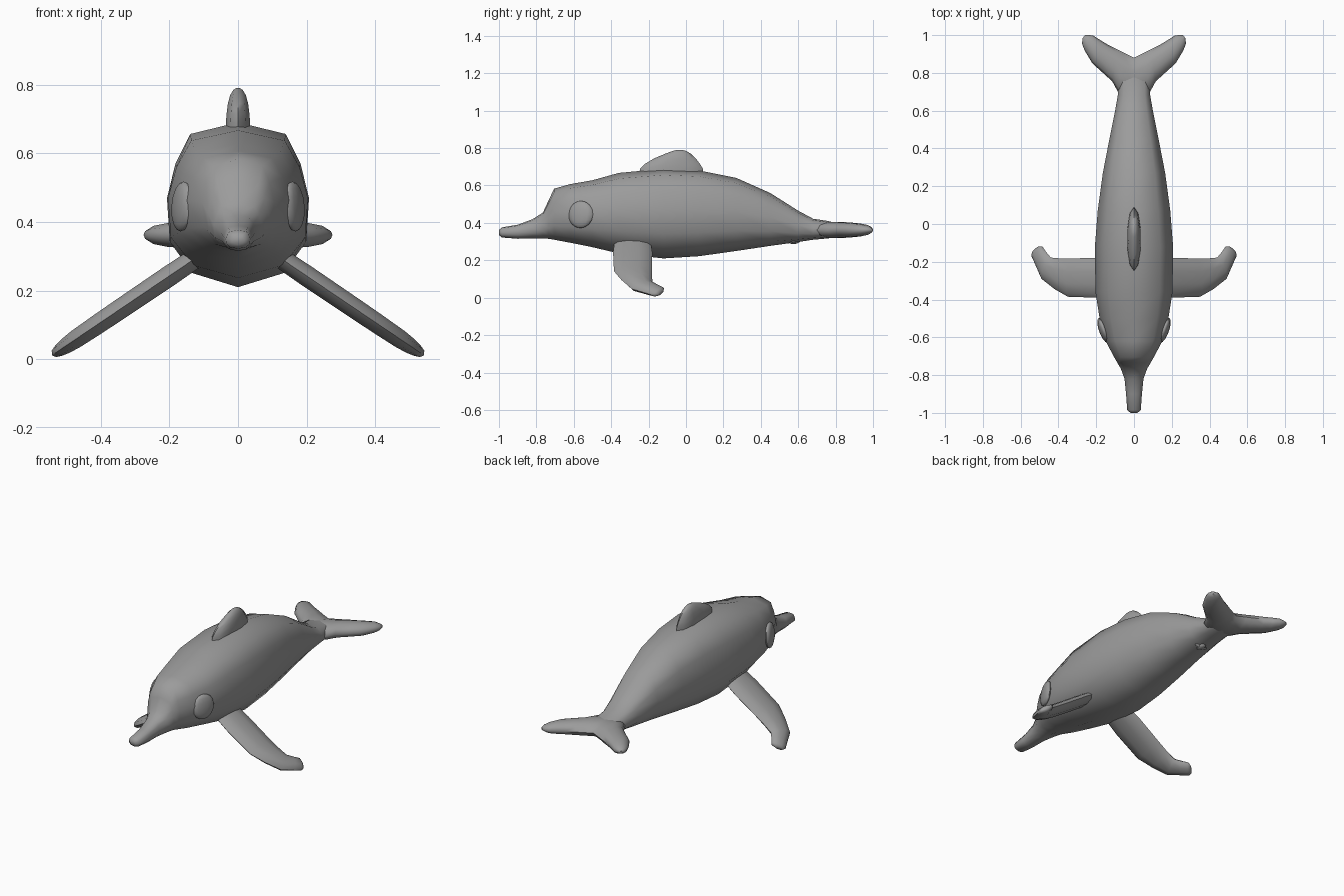
import bpy, bmesh, math
from mathutils import Vector, Matrix

if "Cube" in bpy.data.objects:
    bpy.data.objects.remove(bpy.data.objects["Cube"])

grey = bpy.data.materials.new("grey_skin")
grey.diffuse_color = (0.33, 0.33, 0.33, 1)
grey.use_nodes = True
grey.node_tree.nodes["Principled BSDF"].inputs["Base Color"].default_value = grey.diffuse_color


def finish(name, bm, mirror=False, angle=60):
    bmesh.ops.recalc_face_normals(bm, faces=bm.faces)
    me = bpy.data.meshes.new(name)
    bm.to_mesh(me)
    bm.free()
    ob = bpy.data.objects.new(name, me)
    bpy.context.collection.objects.link(ob)
    me.materials.append(grey)
    bpy.ops.object.select_all(action='DESELECT')
    ob.select_set(True)
    bpy.context.view_layer.objects.active = ob
    bpy.ops.object.shade_smooth_by_angle(angle=math.radians(angle))
    if mirror:
        m = ob.modifiers.new("mirror", 'MIRROR')
        m.use_clip = True
    return ob


def loft(name, rings, mirror=False, cap_start=True):
    bm = bmesh.new()
    rows = [[bm.verts.new(p) for p in r] for r in rings]
    n = len(rows[0])
    for a, b in zip(rows, rows[1:]):
        for i in range(n):
            j = (i + 1) % n
            bm.faces.new((a[i], a[j], b[j], b[i]))
    if cap_start:
        bm.faces.new(rows[0])
    bm.faces.new(rows[-1])
    return finish(name, bm, mirror)


def blade_ring(lead, trail, half, normal, n=10):
    """Oval section between a leading and a trailing point."""
    l, t, nv = Vector(lead), Vector(trail), Vector(normal).normalized()
    c, a = (l + t) / 2, (l - t) / 2
    return [c + a * math.cos(k) + nv * half * math.sin(k)
            for k in (2 * math.pi * i / n for i in range(n))]


def ellipsoid(name, loc, scale, rot=(0, 0, 0), mirror=False):
    bm = bmesh.new()
    bmesh.ops.create_uvsphere(bm, u_segments=14, v_segments=8, radius=1)
    r = (Matrix.Rotation(rot[2], 4, 'Z') @ Matrix.Rotation(rot[1], 4, 'Y'))
    bm.transform(Matrix.Translation(loc) @ r @ Matrix.Diagonal((*scale, 1)))
    return finish(name, bm, mirror)


# Body with beak: stations of y, half width, bottom, top
half = [(0, 1), (.67, .86), (.88, .5), (1, .08), (.96, -.45), (.64, -.83), (0, -1)]
section = half + [(-x, z) for x, z in half[-2:0:-1]]
stations = [
    (-1.0, .018, .335, .362), (-.985, .036, .322, .376), (-.9, .042, .315, .39),
    (-.82, .05, .317, .42), (-.765, .07, .317, .455), (-.735, .088, .315, .52),
    (-.705, .105, .31, .583), (-.62, .15, .294, .607), (-.5, .182, .27, .628),
    (-.36, .204, .237, .667), (-.12, .207, .21, .69), (.07, .192, .222, .68),
    (.27, .165, .25, .64), (.45, .13, .277, .56), (.6, .1, .298, .465),
    (.68, .086, .31, .422), (.76, .083, .317, .41), (.84, .05, .335, .39)]
loft("body", [[(w * x, y, (b + t) / 2 + z * (t - b) / 2) for x, z in section]
              for y, w, b, t in stations])

# Tail flukes
flukes = [((0, .66), (0, .88), .046), ((.085, .70), (.05, .905), .045),
          ((.115, .755), (.09, .925), .043), ((.17, .805), (.14, .95), .04),
          ((.22, .85), (.185, .978), .036), ((.262, .92), (.215, .997), .028),
          ((.275, .955), (.235, 1.0), .018), ((.272, .985), (.258, 1.0), .008)]
loft("tail_flukes", [blade_ring((*l, .362), (*t, .362), h, (0, 0, 1))
                     for l, t, h in flukes], mirror=True, cap_start=False)


# Side flippers slope down and outward
def slope(x, y):
    return (x, y, .27 - .676 * (x - .16))


flippers = [((.10, -.38), (.10, -.19), .03), ((.2, -.39), (.2, -.18), .032),
            ((.35, -.385), (.33, -.182), .031), ((.42, -.345), (.395, -.182), .03),
            ((.49, -.29), (.44, -.178), .028), ((.525, -.21), (.465, -.148), .024),
            ((.542, -.172), (.485, -.118), .019), ((.54, -.152), (.507, -.12), .01)]
loft("flippers", [blade_ring(slope(*l), slope(*t), h, (.676, 0, 1))
                  for l, t, h in flippers], mirror=True)

# Dorsal fin: height, front y, back y, half thickness
fin = [(.65, -.255, .09, .037), (.69, -.245, .09, .037), (.715, -.22, .075, .035),
       (.745, -.17, .052, .031), (.77, -.11, .025, .024), (.785, -.07, .0, .014),
       (.79, -.05, -.02, .006)]
loft("dorsal_fin", [blade_ring((0, f, z), (0, b, z), h, (1, 0, 0))
                    for z, f, b, h in fin])

# Eyes and small belly knob
ellipsoid("eyes", (.163, -.563, .445), (.022, .07, .073),
          (0, math.radians(-4), math.radians(-20)), mirror=True)
ellipsoid("belly_knob", (0, .575, .305), (.022, .036, .018))
ellipsoid("belly_knob_bar", (0, .575, .303), (.04, .014, .012))
